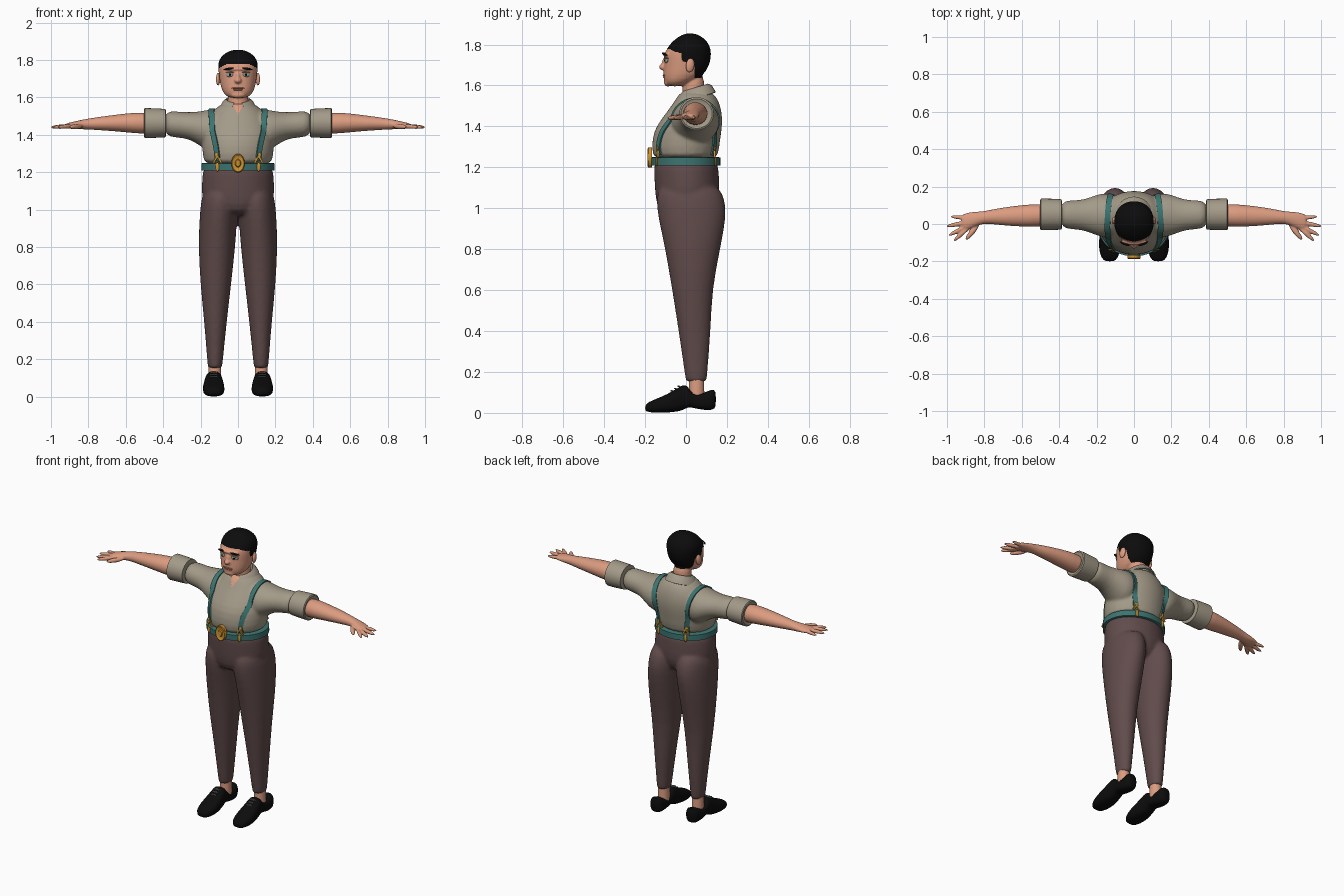
import bpy, bmesh
from math import sin, cos, pi, radians, copysign
from mathutils import Vector, Matrix, Euler
from mathutils.bvhtree import BVHTree

cube = bpy.data.objects.get("Cube")
if cube:
    bpy.data.objects.remove(cube, do_unlink=True)


def material(name, hex_code):
    rgb = [int(hex_code[i:i + 2], 16) / 255 for i in (0, 2, 4)]
    lin = [c / 12.92 if c < 0.04 else ((c + 0.055) / 1.055) ** 2.4 for c in rgb] + [1]
    m = bpy.data.materials.new(name)
    m.use_nodes = True
    m.diffuse_color = lin
    m.node_tree.nodes["Principled BSDF"].inputs["Base Color"].default_value = lin
    return m


SKIN = material("skin", "DC9C80")
LIP = material("lip", "B47860")
BLACK = material("black", "0C0C0D")
SHIRT = material("shirt_khaki", "A39A88")
BROWN = material("trouser_brown", "614B4B")
TEAL = material("strap_teal", "3C7470")
GOLD = material("brass", "CC9230")
EYE = material("eye_grey", "9AAAA4")
LACE = material("lace_grey", "77777A")


def finish(name, bm, mat):
    bmesh.ops.recalc_face_normals(bm, faces=bm.faces[:])
    me = bpy.data.meshes.new(name)
    bm.to_mesh(me)
    bm.free()
    me.materials.append(mat)
    ob = bpy.data.objects.new(name, me)
    bpy.context.collection.objects.link(ob)
    return ob


def modify(ob, kind, **settings):
    """Add a modifier and apply it straight away."""
    mod = ob.modifiers.new(kind, kind)
    for key, value in settings.items():
        setattr(mod, key, value)
    mats = list(ob.data.materials)
    dg = bpy.context.evaluated_depsgraph_get()
    me = bpy.data.meshes.new_from_object(ob.evaluated_get(dg))
    ob.modifiers.clear()
    ob.data = me
    me.materials.clear()
    for m in mats:
        me.materials.append(m)
    return ob


def mirror(ob):
    return modify(ob, 'MIRROR', use_mirror_merge=False)


def loft(name, axis, rings, mat, sub=1, power=1.0, sides=24):
    """Skin over oval rings: (position on axis, low a, high a, low b, high b)."""
    bm = bmesh.new()
    loops = []
    for t, a0, a1, b0, b1 in rings:
        loop = []
        for i in range(sides):
            c, s = cos(2 * pi * i / sides), sin(2 * pi * i / sides)
            a = (a0 + a1) / 2 + (a1 - a0) / 2 * copysign(abs(c) ** power, c)
            b = (b0 + b1) / 2 + (b1 - b0) / 2 * copysign(abs(s) ** power, s)
            loop.append(bm.verts.new({'x': (t, a, b), 'y': (a, t, b), 'z': (a, b, t)}[axis]))
        loops.append(loop)
    for lo, hi in zip(loops, loops[1:]):
        for i in range(sides):
            j = (i + 1) % sides
            bm.faces.new((lo[i], lo[j], hi[j], hi[i]))
    bm.faces.new(loops[0])
    bm.faces.new(loops[-1])
    ob = finish(name, bm, mat)
    return modify(ob, 'SUBSURF', levels=sub) if sub else ob


def blob(name, loc, size, mat, rot=(0, 0, 0), box=False):
    bm = bmesh.new()
    m = Matrix.LocRotScale(Vector(loc), Euler([radians(r) for r in rot]), Vector(size))
    if box:
        bmesh.ops.create_cube(bm, size=2, matrix=m)
    else:
        bmesh.ops.create_uvsphere(bm, u_segments=20, v_segments=12, radius=1, matrix=m)
    return finish(name, bm, mat)


def join(name, parts, mat):
    bm = bmesh.new()
    for p in parts:
        bm.from_mesh(p.data)
        bpy.data.objects.remove(p, do_unlink=True)
    return finish(name, bm, mat)


def fuse(name, parts, mat, voxel, soften):
    """Melt overlapping parts into one soft surface."""
    ob = join(name, parts, mat)
    modify(ob, 'REMESH', mode='VOXEL', voxel_size=voxel)
    return modify(ob, 'SMOOTH', factor=0.5, iterations=soften)


def paint(ob, mat, rule):
    ob.data.materials.append(mat)
    for p in ob.data.polygons:
        p.material_index = 1 if rule(*p.center) else 0


def surface(ob):
    return BVHTree.FromObject(ob, bpy.context.evaluated_depsgraph_get())


def snap(tree, x, z, face=-1):
    """Depth of a surface at x, z seen from the front (-1) or back (1)."""
    return tree.ray_cast(Vector((x, face, z)), Vector((0, -face, 0)))[0].y


# Trousers
leg = mirror(loft("leg", 'z', [
    (.15, .084, .162, -.002, .102), (.16, .084, .162, -.002, .102), (.4, .06, .181, -.037, .122),
    (.6, .036, .202, -.068, .128), (.8, .014, .212, -.103, .168), (.9, .008, .209, -.125, .188),
    (1, -.002, .203, -.145, .2), (1.07, 0, .195, -.145, .182), (1.12, .02, .17, -.12, .15)], BROWN))
hips = loft("hips", 'z', [
    (.96, -.12, .12, -.12, .12), (1.03, -.19, .19, -.148, .16), (1.1, -.198, .198, -.154, .168),
    (1.2, -.19, .19, -.158, .158), (1.24, -.187, .187, -.158, .157)], BROWN)
fuse("trousers", [leg, hips], BROWN, .01, 4)

# Shirt with sleeves and an open neck
torso = loft("torso", 'z', [
    (1.22, -.186, .186, -.163, .157), (1.3, -.19, .19, -.17, .163), (1.38, -.197, .197, -.16, .176),
    (1.44, -.188, .188, -.118, .18), (1.5, -.158, .158, -.072, .17), (1.545, -.118, .118, -.044, .15),
    (1.575, -.075, .075, -.022, .12)], SHIRT)
sleeve = mirror(loft("sleeve", 'x', [
    (.08, -.06, .15, 1.32, 1.54), (.15, -.078, .168, 1.3, 1.538), (.2, -.062, .158, 1.34, 1.525),
    (.26, -.036, .132, 1.377, 1.52), (.32, -.028, .126, 1.385, 1.524), (.4, -.026, .128, 1.39, 1.532)], SHIRT))
shirt = fuse("shirt", [torso, sleeve], SHIRT, .008, 6)
paint(shirt, SKIN, lambda x, y, z: y < .02 and abs(x) < (z - 1.505) * .55)
shirt_tree = surface(shirt)

mirror(loft("rolled_cuff", 'x', [
    (.385, -.012, .115, 1.4, 1.525), (.387, -.03, .132, 1.387, 1.538), (.44, -.032, .135, 1.384, 1.541),
    (.498, -.033, .136, 1.382, 1.543), (.502, -.025, .128, 1.39, 1.535), (.496, -.012, .115, 1.4, 1.522)],
    SHIRT, sub=0, sides=32))

# Collar: a folded band left open at the front
bm = bmesh.new()
rows = []
for i in range(29):
    a = radians(20 + 320 * i / 28)
    row = []
    for r, drop in ((.06, .035), (.064, 0), (.078, .012), (.098, .05)):
        y = .045 - r * cos(a)
        row.append(bm.verts.new((r * sin(a), y, 1.586 + .3 * (y - .045) - drop)))
    rows.append(row)
for p, q in zip(rows, rows[1:]):
    for k in range(3):
        bm.faces.new((p[k], p[k + 1], q[k + 1], q[k]))
modify(finish("collar", bm, SHIRT), 'SOLIDIFY', thickness=.008, offset=0)

# Forearms and hands with spread fingers
parts = [loft("forearm", 'x', [
    (.45, -.015, .11, 1.4, 1.52), (.55, -.016, .106, 1.408, 1.52), (.65, -.012, .096, 1.418, 1.508),
    (.75, -.002, .08, 1.425, 1.495), (.81, .004, .066, 1.429, 1.485), (.86, -.018, .066, 1.43, 1.475),
    (.9, -.034, .058, 1.432, 1.465), (.925, -.026, .05, 1.436, 1.46)], SKIN)]
for base, tip, r in (((.83, 0), (.9, -.085), .014), ((.87, -.005), (.965, -.092), .012),
                     ((.87, .0), (.993, -.062), .012), ((.87, .012), (1.004, -.012), .012),
                     ((.87, .03), (.982, .04), .011)):
    b, t = Vector(base), Vector(tip)
    d = t - b
    mid = (b + t) / 2
    parts.append(blob("finger", (mid.x, mid.y, 1.444), (d.length / 2, r, r), SKIN,
                      (0, 3, math_deg := 57.2958 * -d.angle_signed(Vector((1, 0))) * -1)))
mirror(fuse("forearms_and_hands", parts, SKIN, .005, 2))

# Head, nose, jaw and neck in one piece, hair painted by position
skull = loft("skull", 'z', [
    (1.595, -.045, .045, -.09, -.02), (1.615, -.074, .074, -.107, .03), (1.65, -.092, .092, -.112, .088),
    (1.7, -.1, .1, -.108, .115), (1.74, -.105, .105, -.108, .124), (1.78, -.109, .109, -.096, .122),
    (1.815, -.095, .095, -.068, .106), (1.842, -.062, .062, -.032, .073), (1.855, -.025, .025, .0, .04)],
    SKIN, power=.92)
neck = loft("neck", 'z', [(1.48, -.06, .06, -.012, .1), (1.56, -.056, .056, -.018, .092),
                          (1.68, -.056, .056, -.018, .088)], SKIN)
nose = [blob("nose", (0, -.106, 1.69), (.02, .026, .017), SKIN),
        blob("bridge", (0, -.102, 1.71), (.012, .017, .034), SKIN, (-14, 0, 0)),
        blob("brow", (0, -.093, 1.752), (.07, .02, .012), SKIN),
        blob("chin", (0, -.088, 1.615), (.04, .02, .02), SKIN)]
head = fuse("head", [skull, neck] + nose, SKIN, .005, 2)
paint(head, BLACK, lambda x, y, z: z > 1.778 - max(0, abs(x) - .06) * .5
      or (y > -.02 and z > 1.715) or (y > .042 and z > 1.636))
head_tree = surface(head)
for ob in (blob("ears", (.106, .02, 1.698), (.011, .021, .034), SKIN, (-8, 0, 12)),
           blob("eyes", (.045, snap(head_tree, .045, 1.722) + .001, 1.722), (.021, .008, .013), EYE, (0, 0, 18)),
           blob("pupils", (.043, snap(head_tree, .043, 1.722) - .005, 1.722), (.006, .004, .007), BLACK),
           blob("upper_lids", (.045, snap(head_tree, .045, 1.733), 1.733), (.024, .008, .004), LIP, (0, 4, 18)),
           blob("eyebrows", (.05, snap(head_tree, .05, 1.753), 1.753), (.029, .007, .006), BLACK, (0, 10, 22))):
    mirror(ob)
for z, w in ((1.649, .034), (1.641, .028)):
    blob("lip", (0, snap(head_tree, 0, z) + .004, z), (w, .009, .005), LIP)

# Belt and round buckle
loft("belt", 'z', [(1.208, -.19, .19, -.164, .16), (1.21, -.196, .196, -.171, .168),
                   (1.247, -.195, .195, -.173, .168), (1.25, -.188, .188, -.166, .16)], TEAL, sub=0, sides=48)
loft("buckle", 'y', [(-.165, -.036, .036, 1.198, 1.298), (-.183, -.036, .036, 1.198, 1.298),
                     (-.187, -.032, .032, 1.203, 1.293), (-.182, -.026, .026, 1.21, 1.286),
                     (-.182, -.016, .016, 1.226, 1.27), (-.188, -.012, .012, 1.231, 1.265)],
     GOLD, sub=0, sides=32)

# Suspender straps laid over the shirt
bm = bmesh.new()
hits = []
steps = 48
for i in range(steps + 1):
    t = i / steps
    a = radians(-17 + 214 * t)
    x = .11 - .012 * t + .038 * sin(pi * t) ** 2
    out = Vector((0, -cos(a), sin(a)))
    hits.append(shirt_tree.ray_cast(Vector((x, 0, 1.3)) + out, -out)[:2])
rows = []
for i, (p, n) in enumerate(hits):
    along = hits[min(i + 1, steps)][0] - hits[max(i - 1, 0)][0]
    side = n.cross(along).normalized() * .015
    rows.append([bm.verts.new(p + side * u + n * v)
                 for u, v in ((-1, -.005), (-1, .007), (1, .007), (1, -.005))])
for p, q in zip(rows, rows[1:]):
    for k in range(4):
        bm.faces.new((p[k], p[k - 1], q[k - 1], q[k]))
bm.faces.new(rows[0])
bm.faces.new(rows[-1])
mirror(finish("suspenders", bm, TEAL))

# Brass clips: plate, forked arms and tabs
for label, x, face in (("front", .11, -1), ("back", .098, 1)):
    y = snap(shirt_tree, x, 1.27, face) + face * .01
    clip = [blob("plate", (x, y, 1.292), (.015, .006, .013), GOLD)]
    for s in (-1, 1):
        clip.append(blob("arm", (x + s * .011, y, 1.268), (.005, .005, .022), GOLD, (0, -s * 28, 0), True))
    clip.append(blob("tab", (x, y + face * .006, 1.228), (.011, .006, .024), GOLD))
    mirror(join(label + "_clips", clip, GOLD))

# Ankles, shoes and laces
mirror(loft("ankles", 'z', [(.05, .09, .16, .015, .09), (.19, .09, .158, .015, .088)], SKIN, sub=0))
mirror(loft("shoes", 'y', [
    (-.2, .11, .15, .012, .036), (-.185, .084, .176, .002, .054), (-.12, .069, .191, .0, .078),
    (-.06, .076, .184, .003, .108), (-.015, .083, .177, .012, .139), (.008, .086, .174, .028, .135),
    (.03, .088, .172, .026, .09), (.08, .086, .174, .014, .092), (.13, .088, .172, .012, .12),
    (.147, .105, .155, .028, .105)], BLACK, power=.75))
laces = [blob("lace", (.13, -.065 + .017 * i, .106 + .011 * i), (.02, .003, .003), LACE, (0, s * 8, s * 22), True)
         for i in range(3) for s in (-1, 1)]
mirror(join("laces", laces, LACE))

# Smooth shading that keeps hard edges
bpy.ops.object.select_all(action='DESELECT')
for ob in bpy.context.collection.objects:
    if ob.type == 'MESH':
        ob.select_set(True)
        bpy.context.view_layer.objects.active = ob
bpy.ops.object.shade_smooth_by_angle(angle=radians(45))
